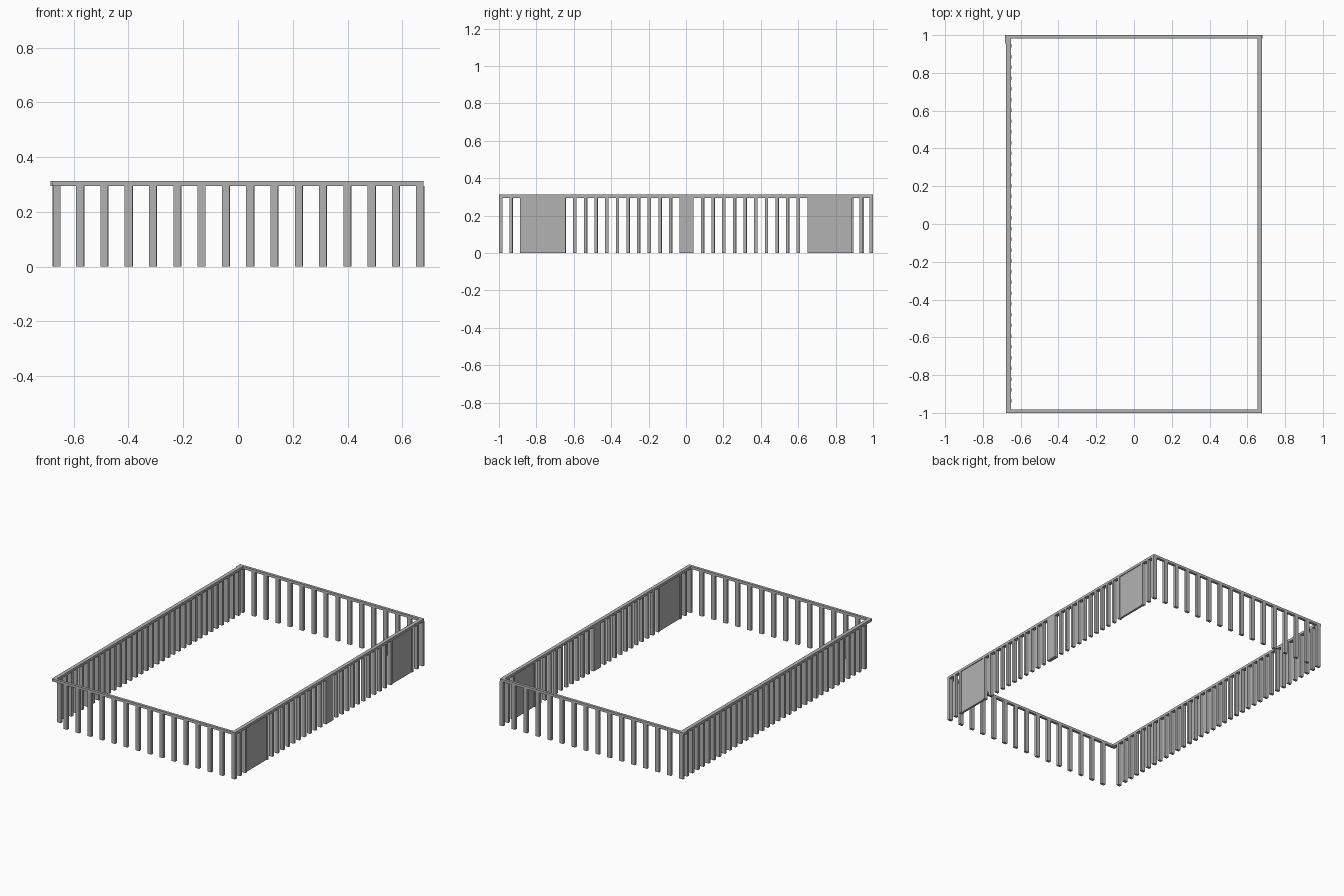
import bpy

cube = bpy.data.objects.get("Cube")
if cube:
    bpy.data.objects.remove(cube, do_unlink=True)

# One plain grey for the whole railing
grey = bpy.data.materials.new("railing_grey")
grey.use_nodes = True
colour = (0.45, 0.45, 0.45, 1)
grey.diffuse_color = colour
grey.node_tree.nodes["Principled BSDF"].inputs["Base Color"].default_value = colour

POST_TOP = 0.295
RAIL_TOP = 0.312


def box(name, x, y, z):
    """Axis-aligned box from (low, high) pairs."""
    bpy.ops.mesh.primitive_cube_add(size=1)
    obj = bpy.context.object
    obj.name = name
    for v in obj.data.vertices:
        v.co = [(lo + hi) / 2 + c * (hi - lo) for c, (lo, hi) in zip(v.co, (x, y, z))]
    obj.data.materials.append(grey)
    return obj


def post_row(name, x, y, axis, count, step):
    """Row of posts repeated along one axis."""
    first = box(name, x, y, (0, POST_TOP))
    array = first.modifiers.new("row", "ARRAY")
    array.use_relative_offset = False
    array.use_constant_offset = True
    array.count = count
    offset = [0, 0, 0]
    offset[axis] = step
    array.constant_offset_displace = offset
    return first


# Top rails
rail_z = (POST_TOP, RAIL_TOP)
box("front_rail", (-0.677, 0.677), (-1, -0.982), rail_z)
box("back_rail", (-0.684, 0.677), (0.982, 1), rail_z)
box("right_rail", (-0.677, -0.652), (-0.982, 0.982), rail_z)
box("left_rail", (0.653, 0.677), (-0.982, 0.982), rail_z)
box("corner_rail_end", (-0.684, -0.677), (0.955, 0.982), rail_z)

# Short end rows; the front one has no post at its right corner
STEP_X = 0.0887
post_row("front_posts", (-0.591, -0.563), (-1, -0.982), 0, 15, STEP_X)
post_row("back_posts", (-0.678, -0.65), (0.982, 1), 0, 16, STEP_X)

# Long right row, unbroken
STEP_Y = 0.0569
post_row("right_posts", (-0.676, -0.649), (-0.944, -0.926), 1, 34, STEP_Y)

# Long left row: posts between two solid panels, plus a short run at each end
left_x = (0.653, 0.677)
post_row("left_posts", left_x, (-0.66, -0.643), 1, 24, STEP_Y)
for side, name in ((-1, "front"), (1, "back")):
    for y in (0.88, 0.935):
        box(f"left_{name}_end_post", left_x,
            (side * y - 0.0085, side * y + 0.0085), (0, POST_TOP))
    y0, y1 = sorted((side * 0.652, side * 0.88))
    box(f"left_{name}_panel", (0.658, 0.672), (y0, y1), (0, POST_TOP))
box("left_centre_post", left_x, (-0.036, 0.03), (0, POST_TOP))
